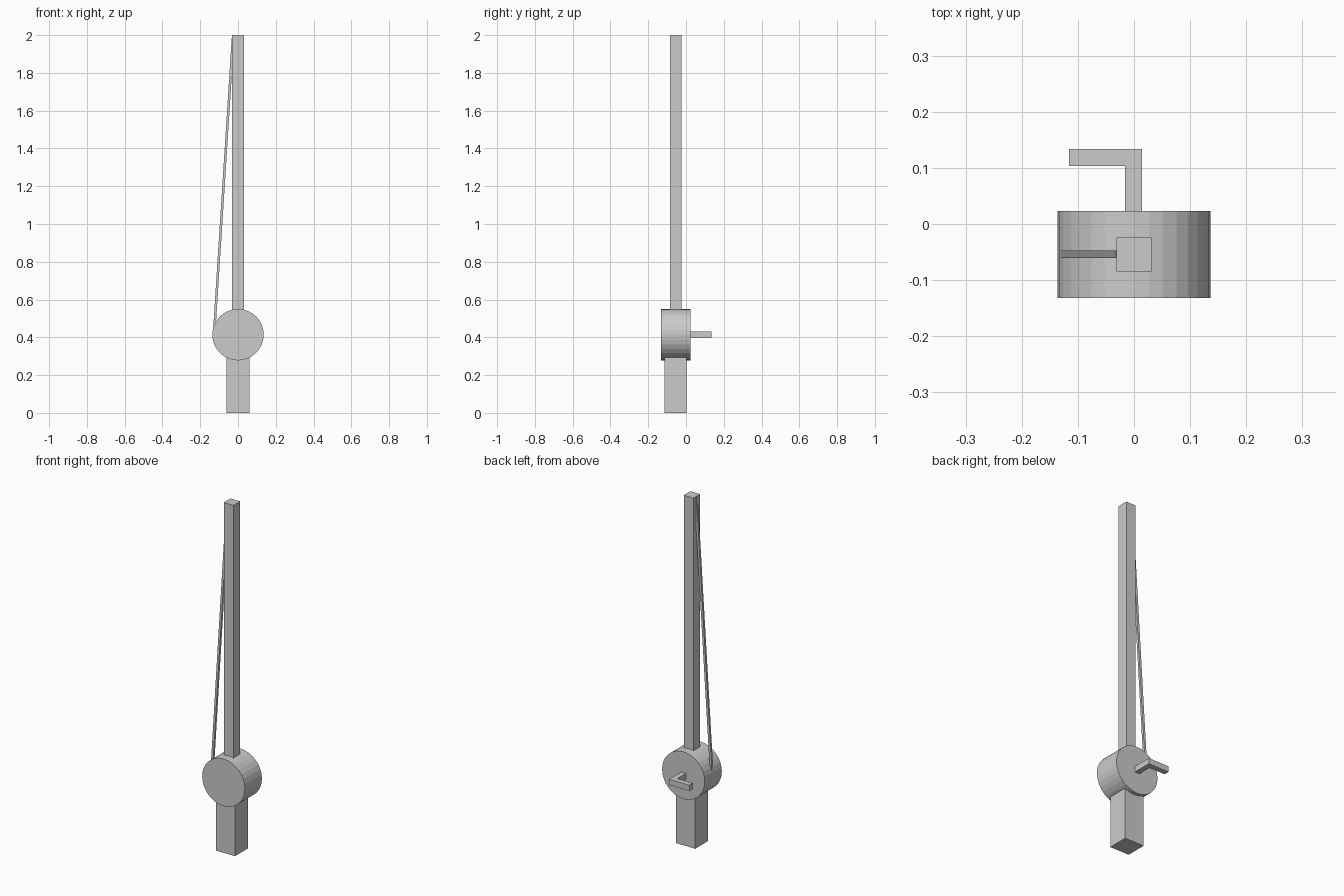
import bpy, bmesh
from math import pi
from mathutils import Vector

if "Cube" in bpy.data.objects:
    bpy.data.objects.remove(bpy.data.objects["Cube"])

AXIS_Y = -0.054   # rod centre line in y
REEL_Z = 0.414    # reel axle height


def box(name, x, y, z):
    """Box from (min, max) ranges."""
    ranges = (x, y, z)
    bpy.ops.mesh.primitive_cube_add(size=1, location=[(a + b) / 2 for a, b in ranges])
    ob = bpy.context.object
    ob.name = name
    ob.scale = [b - a for a, b in ranges]
    bpy.ops.object.transform_apply(location=False, rotation=False, scale=True)
    return ob


# Handle grip and pole, both square
box("handle", (-0.061, 0.061), (AXIS_Y - 0.061, AXIS_Y + 0.057), (0, 0.41))
box("pole", (-0.031, 0.031), (AXIS_Y - 0.031, AXIS_Y + 0.03), (0.41, 2.0))

# Reel drum
bpy.ops.mesh.primitive_cylinder_add(vertices=32, radius=0.136, depth=0.155,
                                    location=(0, AXIS_Y, REEL_Z), rotation=(pi / 2, 0, 0))
bpy.context.object.name = "reel"

# Crank: L-shaped profile extruded upwards
profile = [(-0.016, 0.015), (0.014, 0.015), (0.014, 0.134),
           (-0.116, 0.134), (-0.116, 0.103), (-0.016, 0.103)]
bm = bmesh.new()
face = bm.faces.new([bm.verts.new((x, y, REEL_Z - 0.017)) for x, y in profile])
top = bmesh.ops.extrude_face_region(bm, geom=[face])["geom"]
bmesh.ops.translate(bm, vec=(0, 0, 0.033),
                    verts=[v for v in top if isinstance(v, bmesh.types.BMVert)])
bmesh.ops.recalc_face_normals(bm, faces=bm.faces)
mesh = bpy.data.meshes.new("crank")
bm.to_mesh(mesh)
bm.free()
bpy.context.collection.objects.link(bpy.data.objects.new("crank", mesh))

# Fishing line: thin square bar from the reel to the pole tip
a, b = Vector((-0.126, AXIS_Y, 0.43)), Vector((-0.026, AXIS_Y, 1.995))
w = 0.0065
line = box("line", (-w, w), (-w, w), (-(b - a).length / 2, (b - a).length / 2))
line.location = (a + b) / 2
d = b - a
line.rotation_euler = Vector((0, 0, 1)).rotation_difference(d).to_euler()
